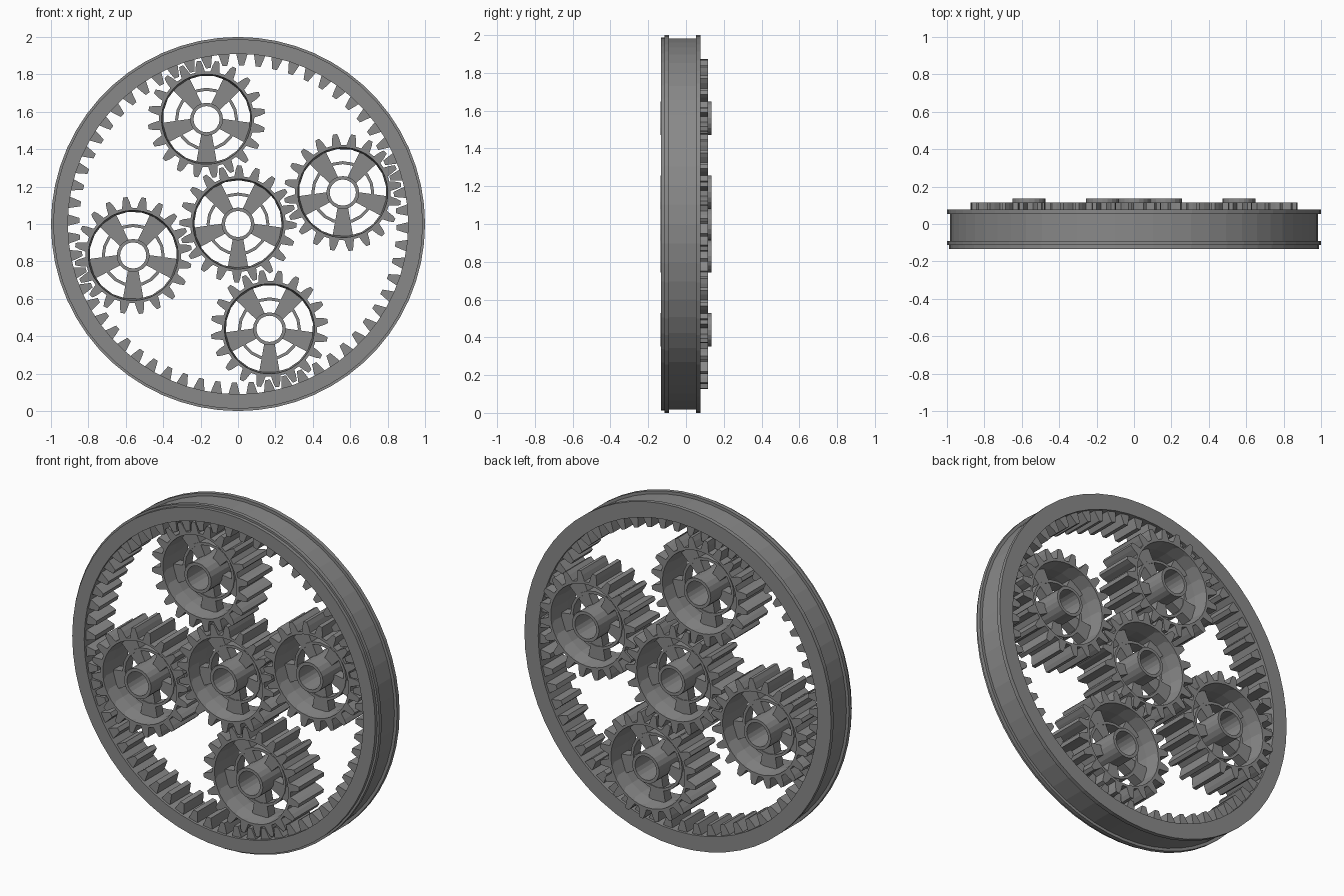
import bpy, bmesh
from math import sin, cos, pi, radians

cube = bpy.data.objects.get("Cube")
if cube:
    bpy.data.objects.remove(cube)

# One plain grey for the whole model
grey = bpy.data.materials.new("steel_grey")
grey.use_nodes = True
colour = (0.25, 0.25, 0.25, 1)
grey.diffuse_color = colour
grey.node_tree.nodes["Principled BSDF"].inputs["Base Color"].default_value = colour


def finish(bm, name, centre):
    bmesh.ops.recalc_face_normals(bm, faces=bm.faces)
    mesh = bpy.data.meshes.new(name)
    bm.to_mesh(mesh)
    bm.free()
    mesh.materials.append(grey)
    obj = bpy.data.objects.new(name, mesh)
    obj.location = (centre[0], 0, centre[1])
    bpy.context.collection.objects.link(obj)
    return obj


def lathe(name, profile, sides, centre, phase=0):
    """Spin a closed (radius, y) profile about the y axis."""
    bm = bmesh.new()
    rings = []
    for i in range(sides):
        a = phase + 2 * pi * i / sides
        rings.append([bm.verts.new((r * cos(a), y, r * sin(a))) for r, y in profile])
    n = len(profile)
    for i in range(sides):
        a, b = rings[i], rings[(i + 1) % sides]
        for j in range(n):
            k = (j + 1) % n
            bm.faces.new((a[j], a[k], b[k], b[j]))
    return finish(bm, name, centre)


def tube(name, inner, outer, y0, y1, sides, centre, phase=0):
    return lathe(name, [(inner, y0), (outer, y0), (outer, y1), (inner, y1)],
                 sides, centre, phase)


def wedges(name, stations, y0, y1, count, centre, phase):
    """Radial prisms, outlined by (radius, half width) stations."""
    bm = bmesh.new()
    outline = stations + [(r, -w) for r, w in reversed(stations)]
    n = len(outline)
    for i in range(count):
        a = phase + 2 * pi * i / count
        low, high = [[bm.verts.new((r * cos(a) - w * sin(a), y, r * sin(a) + w * cos(a)))
                      for r, w in outline] for y in (y0, y1)]
        bm.faces.new(low)
        bm.faces.new(high)
        for j in range(n):
            k = (j + 1) % n
            bm.faces.new((low[j], low[k], high[k], high[j]))
    return finish(bm, name, centre)


def gear(name, centre, phase):
    # Toothed rim with a slightly drafted bore
    lathe(name + "_rim", [(.258, -.116), (.258, .116), (.243, .116), (.234, .03),
                          (.234, -.03), (.243, -.116)], TEETH, centre, phase)
    wedges(name + "_teeth", [(.24, .026), (.255, .025), (.29, .019), (.314, .011)],
           -.116, .116, TEETH, centre, phase)
    # Web: hub, thin ring and five flared spokes
    tube(name + "_hub", .07, .088, -.134, .135, 20, centre)
    tube(name + "_web_ring", .152, .168, -.035, .035, 20, centre)
    wedges(name + "_spokes", [(.08, .028), (.238, .056)], -.03, .03, 5, centre, -pi / 2)


TEETH = 20
STEP = 2 * pi / TEETH
TURN = radians(16.7)
MID = (0, 1)

# Outer ring with a shallow groove between two flanges
lathe("outer_ring", [(.91, -.133), (.988, -.133), (.988, -.113), (1, -.113), (1, -.09),
                     (.983, -.09), (.983, .053), (1, .053), (1, .077), (.91, .077)], 60, MID)
wedges("outer_ring_teeth", [(.92, .03), (.905, .029), (.875, .021), (.848, .013)],
       -.118, .062, 3 * TEETH, MID, TURN)

# Centre gear and four planets meshing with it and with the ring
gear("centre_gear", MID, TURN)
for i, label in enumerate(("left", "top", "right", "bottom")):
    a = TURN + i * pi / 2
    gear(label + "_planet", (.585 * cos(a), 1 + .585 * sin(a)), TURN + STEP / 2)
